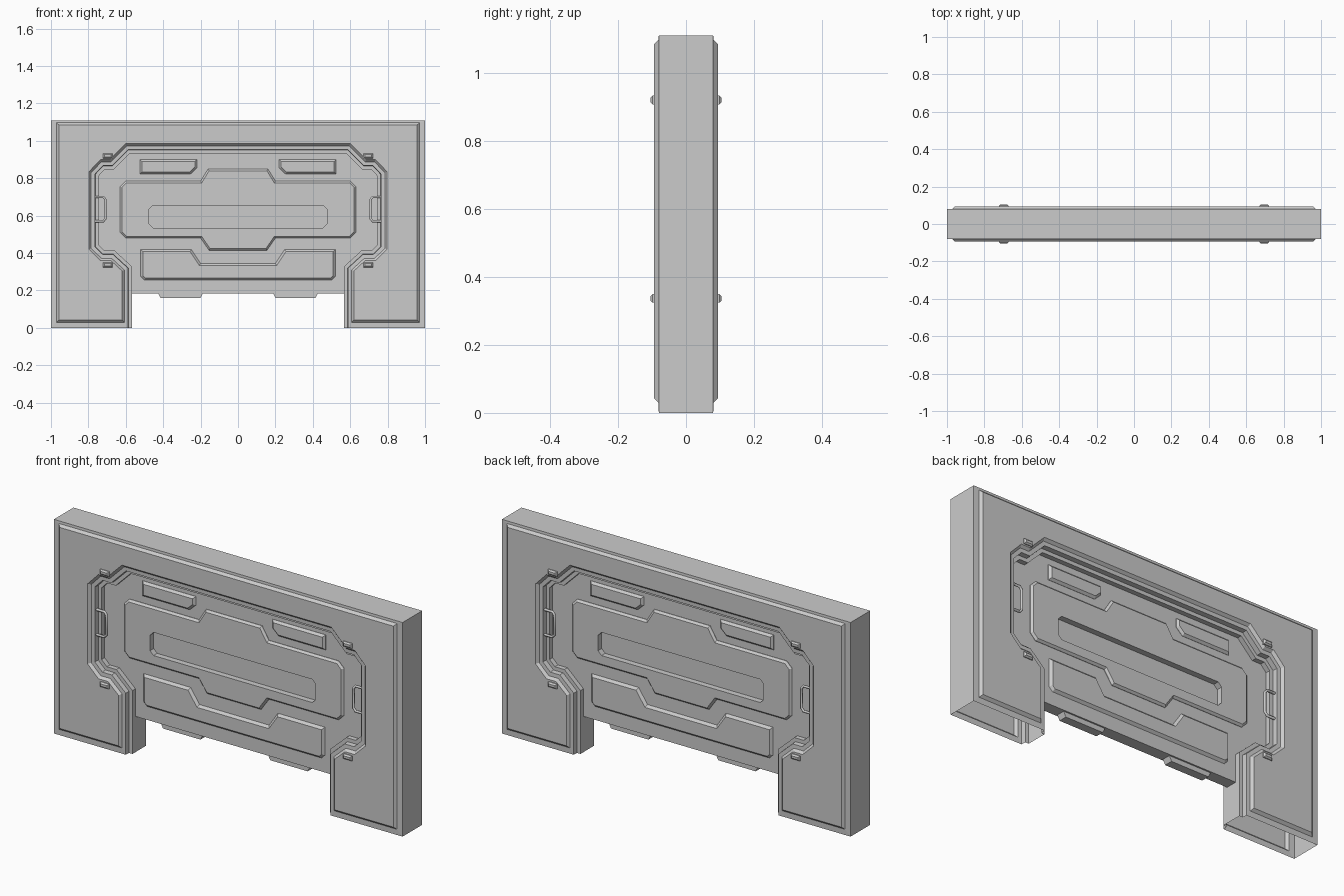
import bpy, bmesh
from mathutils import Vector

cube = bpy.data.objects.get("Cube")
if cube:
    bpy.data.objects.remove(cube)

grey = bpy.data.materials.new("plain grey")
grey.use_nodes = True
COLOUR = (0.6, 0.6, 0.6, 1)
grey.diffuse_color = COLOUR
grey.node_tree.nodes["Principled BSDF"].inputs["Base Color"].default_value = COLOUR


def loft(name, loops, open_floor=False):
    """Bridge (points, y) outlines in order and cap both ends."""
    bm = bmesh.new()
    rings = [[bm.verts.new((x, y, z)) for x, z in pts] for pts, y in loops]
    n = len(rings[0])
    bm.faces.new(rings[0])
    bm.faces.new(rings[-1][::-1])
    for a, b in zip(rings, rings[1:]):
        for i in range(n):
            j = (i + 1) % n
            quad = [a[i], b[i], b[j], a[j]]
            if not (open_floor and all(v.co.z < 1e-4 for v in quad)):
                bm.faces.new(quad)
    bmesh.ops.remove_doubles(bm, verts=bm.verts, dist=1e-5)
    bmesh.ops.recalc_face_normals(bm, faces=bm.faces)
    mesh = bpy.data.meshes.new(name)
    bm.to_mesh(mesh)
    bm.free()
    mesh.materials.append(grey)
    obj = bpy.data.objects.new(name, mesh)
    bpy.context.collection.objects.link(obj)
    return obj


def mirror(half):
    """Complete a right-hand half outline with its reflection."""
    return half + [(-x, z) for x, z in reversed(half)]


def inset(pts, d, closed=True):
    """Mitred offset to the left of a counter-clockwise outline."""
    out, n = [], len(pts)
    for i in range(n):
        p = Vector(pts[i])
        a = p - Vector(pts[i - 1])
        b = Vector(pts[(i + 1) % n]) - p
        if not closed and i == 0:
            a = b
        if not closed and i == n - 1:
            b = a
        na, nb = (Vector((-v.y, v.x)).normalized() for v in (a, b))
        p = p + (na + nb) * (d / (1 + na.dot(nb)))
        out.append((p.x, p.y))
    return out


def both_sides(loops):
    return [(p, -y) for p, y in loops] + [(p, y) for p, y in reversed(loops)]


def slab(name, pts, top, bevel=0.0):
    """Plate through the door with a chamfered rim on front and back."""
    loops = [(pts, top - bevel)]
    if bevel:
        loops.insert(0, (inset(pts, bevel), top))
    return loft(name, both_sides(loops))


def shifted(pts, sign):
    """Reflect an outline to the other side, keeping its winding."""
    return pts if sign > 0 else [(-x, z) for x, z in reversed(pts)]


# Doorway contour, from the foot of one leg over to the other
doorway = mirror([(0.62, 0), (0.62, 0.305), (0.68, 0.36), (0.735, 0.36),
                  (0.797, 0.42), (0.797, 0.835), (0.735, 0.9),
                  (0.685, 0.9), (0.6, 0.985)])


def frame_outline(half, top, floor, depth):
    inner = inset(doorway, depth, closed=False)
    inner = [(x, max(z, floor)) for x, z in inner]
    return inner + [(-half, floor), (-half, top), (half, top), (half, floor)]


# Hollow frame with raised plates and a stepped doorway
loft("frame", both_sides([
    (frame_outline(0.957, 1.085, 0.043, 0), 0.094),
    (frame_outline(0.97, 1.097, 0.03, 0.012), 0.081),
    (frame_outline(1, 1.11, 0, 0.032), 0.08),
    (frame_outline(1, 1.11, 0, 0.034), 0.055),
    (frame_outline(1, 1.11, 0, 0.053), 0.055)]), open_floor=True)

# Door leaf
leaf = [(x, max(z, 0.185)) for x, z in inset(doorway, 0.045, closed=False)]
door = slab("door", leaf, 0.03)

# Raised centre panel with a long slot
centre = mirror([(0.155, 0.415), (0.2, 0.48), (0.6, 0.48), (0.63, 0.51),
                 (0.63, 0.755), (0.6, 0.785), (0.2, 0.785), (0.16, 0.85)])
panel = slab("centre_panel", centre, 0.042, 0.01)
slot = mirror([(0.455, 0.535), (0.475, 0.555), (0.475, 0.635), (0.455, 0.655)])
for side in (-1, 1):
    cutter = loft("slot_cutter", [(slot, side * 0.012), (slot, side * 0.1)])
    cutter.hide_render = True
    for target in (door, panel):
        cut = target.modifiers.new("slot", "BOOLEAN")
        cut.operation, cut.solver, cut.object = "DIFFERENCE", "EXACT", cutter
        bpy.context.view_layer.objects.active = target
        bpy.ops.object.modifier_apply(modifier=cut.name)
    bpy.data.objects.remove(cutter)

# Lower notched panel
lower = mirror([(0.5, 0.255), (0.52, 0.275), (0.52, 0.42), (0.25, 0.42),
                (0.2, 0.345)])
slab("lower_panel", lower, 0.042, 0.012)

window = [(0.255, 0.822), (0.525, 0.822), (0.525, 0.9), (0.22, 0.9),
          (0.22, 0.855)]
foot = [(0.2, 0.16), (0.415, 0.16), (0.43, 0.19), (0.185, 0.19)]
for sign, label in ((1, "left"), (-1, "right")):
    # Upper plates and bottom feet
    slab(label + "_upper_plate", shifted(window, sign), 0.042, 0.011)
    slab(label + "_door_foot", shifted(foot, sign), 0.022)

    # Latches on the frame
    for z in (0.337, 0.92):
        latch = [(0.672, z - 0.013), (0.722, z - 0.013),
                 (0.722, z + 0.013), (0.672, z + 0.013)]
        slab(label + "_latch", shifted(latch, sign), 0.105, 0.007)

    # Bracket handles standing off the doorway sides
    for y in (-0.065, 0.065):
        curve = bpy.data.curves.new(label + "_handle", "CURVE")
        curve.dimensions = "3D"
        curve.bevel_depth = 0.007
        curve.bevel_resolution = 1
        curve.use_fill_caps = True
        path = [(0.768, 0.57), (0.72, 0.57), (0.708, 0.585),
                (0.708, 0.685), (0.72, 0.7), (0.768, 0.7)]
        spline = curve.splines.new("POLY")
        spline.points.add(len(path) - 1)
        for point, (x, z) in zip(spline.points, path):
            point.co = (sign * x, y, z, 1)
        curve.materials.append(grey)
        handle = bpy.data.objects.new(label + "_handle", curve)
        bpy.context.collection.objects.link(handle)
